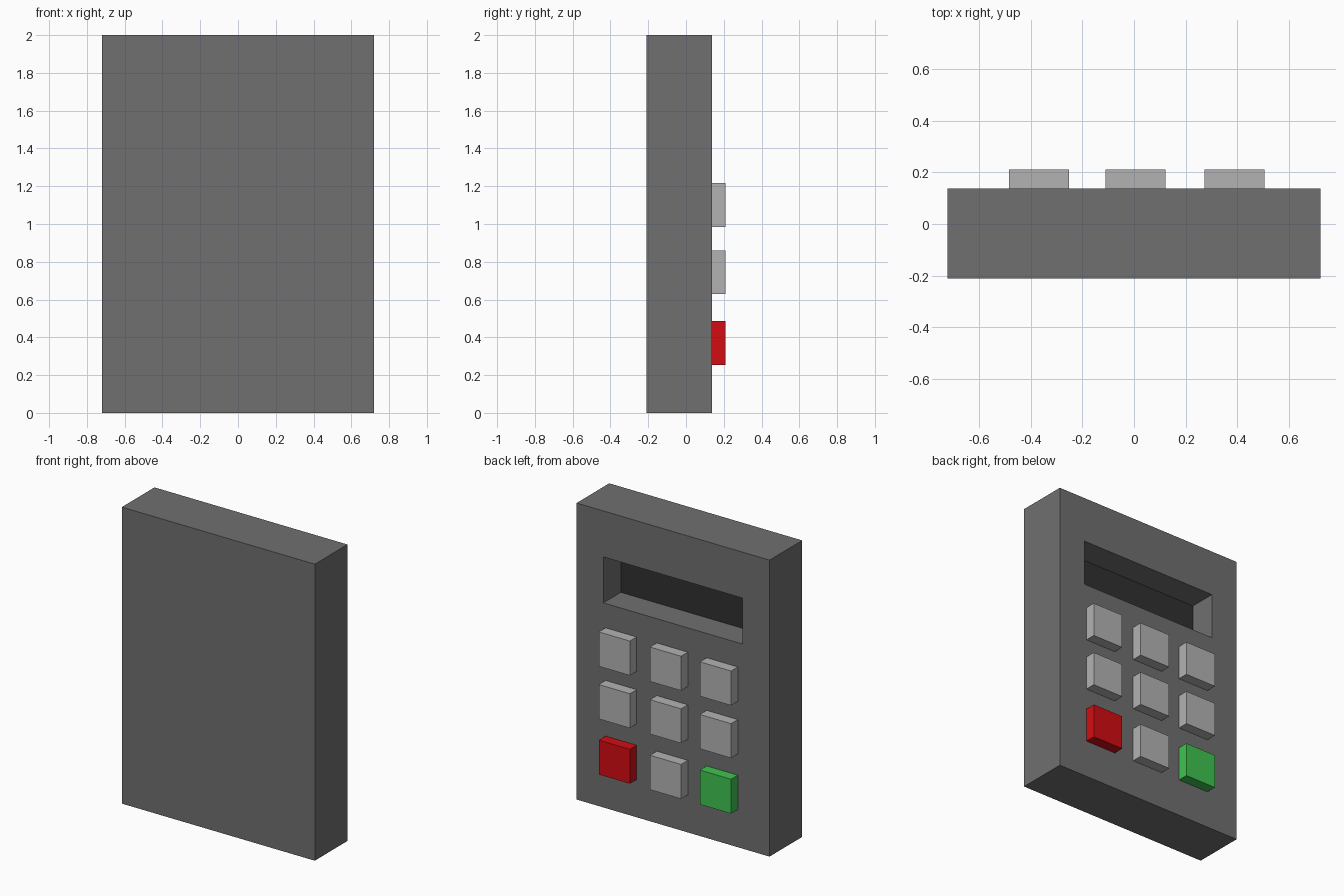
import bpy

if "Cube" in bpy.data.objects:
    bpy.data.objects.remove(bpy.data.objects["Cube"])


def material(name, rgb):
    mat = bpy.data.materials.new(name)
    mat.diffuse_color = (*rgb, 1.0)
    mat.use_nodes = True
    mat.node_tree.nodes["Principled BSDF"].inputs["Base Color"].default_value = mat.diffuse_color
    return mat


def box(name, x, y, z, mat=None):
    """Box spanning the (min, max) range on each axis."""
    spans = (x, y, z)
    bpy.ops.mesh.primitive_cube_add(size=1, location=[(a + b) / 2 for a, b in spans])
    ob = bpy.context.object
    ob.name = name
    ob.scale = [b - a for a, b in spans]
    bpy.ops.object.transform_apply(location=False, rotation=False, scale=True)
    if mat:
        ob.data.materials.append(mat)
    return ob


case_grey = material("case_grey", (0.16, 0.16, 0.16))
screen_dark = material("screen_dark", (0.03, 0.03, 0.03))
key_grey = material("key_grey", (0.45, 0.45, 0.45))
key_red = material("key_red", (0.65, 0.004, 0.006))
key_green = material("key_green", (0.05, 0.55, 0.08))

BACK, FACE, KEY_TOP = -0.21, 0.138, 0.21
RECESS = -0.05

# Case with a rectangular display recess cut into the +y face
case = box("case", (-0.72, 0.72), (BACK, FACE), (0, 2), case_grey)
cutter = box("recess_cutter", (-0.52, 0.52), (RECESS, 0.3), (1.38, 1.69), case_grey)
cut = case.modifiers.new("display_recess", 'BOOLEAN')
cut.object = cutter
cut.solver = 'EXACT'
bpy.context.view_layer.objects.active = case
bpy.ops.object.modifier_apply(modifier=cut.name)
bpy.data.objects.remove(cutter)

# Dark display panel on the recess floor
box("screen", (-0.52, 0.52), (RECESS - 0.01, RECESS + 0.002), (1.38, 1.69), screen_dark)

# 3 x 3 keypad: red and green keys at the ends of the bottom row
special = {(0, 0): ("green", key_green), (0, 2): ("red", key_red)}
for row, z in enumerate((0.37, 0.745, 1.1)):
    for col, x in enumerate((-0.367, 0.006, 0.388)):
        label, mat = special.get((row, col), (f"{row + 1}_{col + 1}", key_grey))
        box(f"key_{label}", (x - 0.116, x + 0.116), (FACE - 0.01, KEY_TOP),
            (z - 0.116, z + 0.116), mat)
